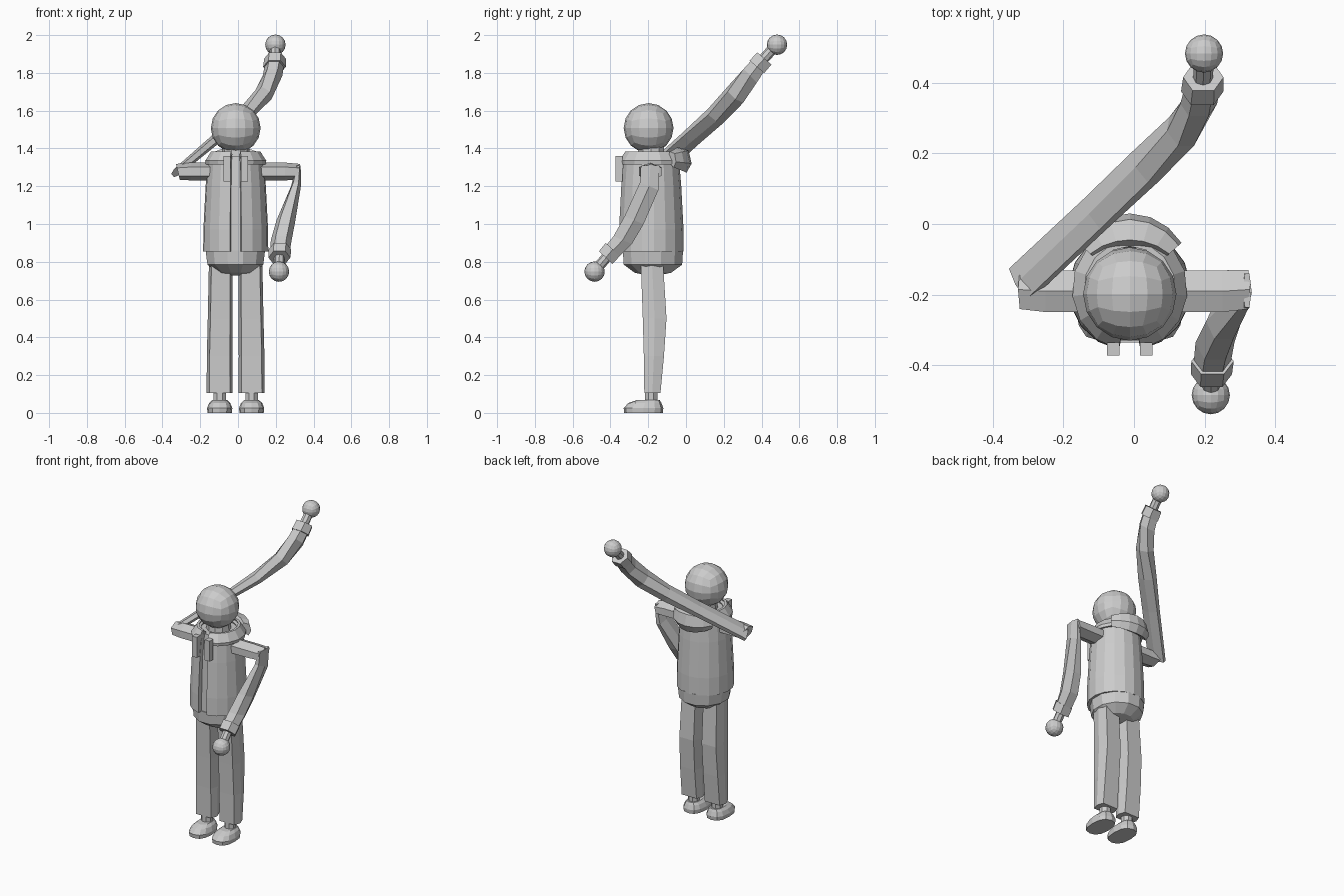
import bpy, bmesh, math
from mathutils import Vector as V

if "Cube" in bpy.data.objects:
    bpy.data.objects.remove(bpy.data.objects["Cube"])

grey = bpy.data.materials.new("plain grey")
grey.diffuse_color = (0.6, 0.6, 0.6, 1)
grey.use_nodes = True
grey.node_tree.nodes["Principled BSDF"].inputs["Base Color"].default_value = grey.diffuse_color
CX, CY = -0.012, -0.185          # body axis


def finish(name, bm):
    bmesh.ops.recalc_face_normals(bm, faces=bm.faces)
    me = bpy.data.meshes.new(name)
    bm.to_mesh(me)
    bm.free()
    me.materials.append(grey)
    ob = bpy.data.objects.new(name, me)
    bpy.context.collection.objects.link(ob)
    return ob


def skin(name, rings):
    """Join closed rings of points into a capped tube."""
    bm = bmesh.new()
    vr = [[bm.verts.new(p) for p in r] for r in rings]
    n = len(vr[0])
    for a, b in zip(vr, vr[1:]):
        for i in range(n):
            j = (i + 1) % n
            bm.faces.new((a[i], a[j], b[j], b[i]))
    bm.faces.new(vr[0][::-1])
    bm.faces.new(vr[-1])
    return finish(name, bm)


def loft(name, rings, n=6, p=1.0, start=0.0):
    """Each ring is (centre, half-axis u, half-axis v); p < 1 squares it off."""
    def sp(t):
        return math.copysign(abs(t) ** p, t) if abs(t) > 1e-6 else 0.0
    out = []
    for c, u, v in rings:
        out.append([V(c) + V(u) * sp(math.cos(start + math.tau * i / n))
                    + V(v) * sp(math.sin(start + math.tau * i / n)) for i in range(n)])
    return skin(name, out)


def stack(name, levels, n, p=1.0, start=0.0):
    """Upright loft from (x, y, z, half width, half depth) levels."""
    return loft(name, [((x, y, z), (a, 0, 0), (0, b, 0)) for x, y, z, a, b in levels], n, p, start)


def arc(name, section, a0, a1, steps, sy=1.0, taper=None):
    """Sweep a (radius, z) section round the body axis; angle 0 is +x."""
    rings = []
    mr = sum(s[0] for s in section) / len(section)
    mz = sum(s[1] for s in section) / len(section)
    for k in range(steps + 1):
        a = math.radians(a0 + (a1 - a0) * k / steps)
        t = taper(k / steps) if taper else 1
        rings.append([V((CX + (mr + (r - mr) * t) * math.cos(a),
                         CY + sy * (mr + (r - mr) * t) * math.sin(a),
                         mz + (z - mz) * t)) for r, z in section])
    return skin(name, rings)


def ball(name, c, r):
    bm = bmesh.new()
    bmesh.ops.create_cube(bm, size=2)
    bmesh.ops.subdivide_edges(bm, edges=bm.edges[:], cuts=3, use_grid_fill=True)
    for v in bm.verts:
        d = V([math.tan(t * math.pi / 4) for t in v.co])
        v.co = V(c) + d.normalized() * r
    return finish(name, bm)


def box(name, lo, hi):
    x, y = (lo[0] + hi[0]) / 2, (lo[1] + hi[1]) / 2
    k = math.sqrt(2) / 2
    a, b = (hi[0] - lo[0]) * k, (hi[1] - lo[1]) * k
    return stack(name, [(x, y, lo[2], a, b), (x, y, hi[2], a, b)], 4, start=math.pi / 4)


def tube(name, a, b, r, n=8):
    d = (V(b) - V(a)).normalized()
    u = d.cross(V((1, 0, 0))).normalized()
    v = d.cross(u)
    return loft(name, [(a, u * r, v * r), (b, u * r, v * r)], n)


# head and neck
ball("head", (CX, -0.198, 1.508), 0.132)
stack("neck", [(CX, CY, 1.3, 0.08, 0.08), (CX, CY, 1.42, 0.07, 0.07)], 10)

# shirt seen through the open jacket front
stack("shirt", [(CX, CY, 0.84, 0.148, 0.148), (CX, CY, 1.2, 0.135, 0.138),
                (CX, CY, 1.36, 0.115, 0.12)], 16, start=math.pi / 16)

# jacket shell with a narrow front gap
jacket = [(0.173, 0.855), (0.172, 0.97), (0.16, 1.2), (0.15, 1.32), (0.125, 1.375),
          (0.105, 1.37), (0.125, 1.3), (0.145, 0.855)]
arc("jacket", jacket, -80, 260, 16)

# hips with hem band
stack("hips", [(CX, CY + 0.01, 0.728, 0.03, 0.03), (CX, CY + 0.01, 0.742, 0.1, 0.1),
               (CX - 0.002, CY + 0.01, 0.785, 0.153, 0.16),
               (CX - 0.002, CY + 0.01, 0.86, 0.163, 0.165)], 12, start=math.pi / 12)

# collar flange, lapels and folded hood
arc("collar", [(0.115, 1.385), (0.13, 1.385), (0.163, 1.335), (0.16, 1.315), (0.14, 1.315)],
    -79, 259, 14, 1.06)
for x in (CX - 0.047, CX + 0.047):
    box("lapel", (x - 0.018, -0.372, 1.225), (x + 0.018, -0.335, 1.36))
arc("hood", [(0.118, 1.375), (0.14, 1.408), (0.198, 1.39), (0.215, 1.32), (0.188, 1.272),
             (0.145, 1.3)], 42, 138, 6, 1.0, lambda t: 0.62 + 0.38 * math.sin(math.pi * t))

# legs, ankles and shoes
for s, x in ((-1, -0.097), (1, 0.072)):
    stack("trouser_leg", [(x, -0.178, 0.105, 0.069, 0.045), (x, -0.17, 0.3, 0.068, 0.056),
                          (x - s * 0.003, -0.166, 0.5, 0.066, 0.066),
                          (x - s * 0.006, -0.18, 0.79, 0.063, 0.062)], 6, 0.35)
    stack("ankle", [(x, CY, 0.05, 0.036, 0.036), (x, CY, 0.13, 0.036, 0.036)], 8, start=math.pi / 8)
    f = x
    stack("shoe", [(f, -0.225, 0.0, 0.064, 0.102), (f, -0.225, 0.025, 0.067, 0.105),
                   (f, -0.218, 0.052, 0.056, 0.088), (f, -0.2, 0.067, 0.04, 0.062)], 12, 0.8)

# upper arms, straight out to the sides
Y, H = math.pi / 6, 0.047
for s, name in ((-1, "raised_upper_arm"), (1, "lowered_upper_arm")):
    loft(name, [((s * 0.1, -0.19, 1.278), (0, 0.068, 0), (0, 0, H)),
                ((s * 0.25, -0.19, 1.278), (0, 0.068, 0), (0, 0, H)),
                ((s * 0.318, -0.185, 1.276), (0, 0.064, 0), (s * 0.01, 0, 0.042))], 6, start=Y)

# lowered forearm: flat at the elbow, round at the cuff
u = V((0, 0.92, -0.39))
w = V((0, 0.72, -0.69))
X = V((1, 0, 0))
loft("lowered_forearm", [((0.32, -0.188, 1.31), V((0, 0.055, 0)), X * 0.012),
                         ((0.307, -0.195, 1.2), u * 0.06, X * 0.026),
                         ((0.254, -0.275, 1.02), u * 0.062, X * 0.05),
                         ((0.229, -0.335, 0.915), u * 0.06, X * 0.055),
                         ((0.22, -0.4, 0.845), w * 0.05, X * 0.052)], 6, 0.9, Y)
loft("lowered_cuff", [((0.222, -0.388, 0.865), w * 0.058, X * 0.06),
                      ((0.219, -0.425, 0.822), w * 0.056, X * 0.058)], 6, 0.9, Y)
tube("lowered_wrist", (0.22, -0.39, 0.86), (0.217, -0.475, 0.76), 0.028)
ball("lowered_hand", (0.217, -0.484, 0.748), 0.054)

# raised forearm: reaches back across behind the head
w = V((0.44, -0.807, 0.37))
t = V((0.64, 0.0, -0.76))
e = V((0, -0.7, 0.71))
loft("raised_forearm", [((-0.322, -0.17, 1.277), w * 0.062, t * 0.022),
                        ((-0.11, 0.028, 1.456), w * 0.06, t * 0.028),
                        ((0.03, 0.16, 1.575), w * 0.06, t * 0.04),
                        ((0.135, 0.262, 1.685), (w + e) * 0.031, X * 0.042 - V((0, 0, 0.025))),
                        ((0.183, 0.34, 1.785), e * 0.057, X * 0.052),
                        ((0.194, 0.39, 1.85), e * 0.05, X * 0.05)], 6, 0.9, Y)
e = V((0, -0.76, 0.65))
loft("raised_cuff", [((0.193, 0.375, 1.832), e * 0.058, X * 0.06),
                     ((0.196, 0.415, 1.876), e * 0.056, X * 0.057)], 6, 0.9, Y)
tube("raised_wrist", (0.194, 0.385, 1.845), (0.198, 0.475, 1.945), 0.028)
ball("raised_hand", (0.198, 0.482, 1.949), 0.054)
